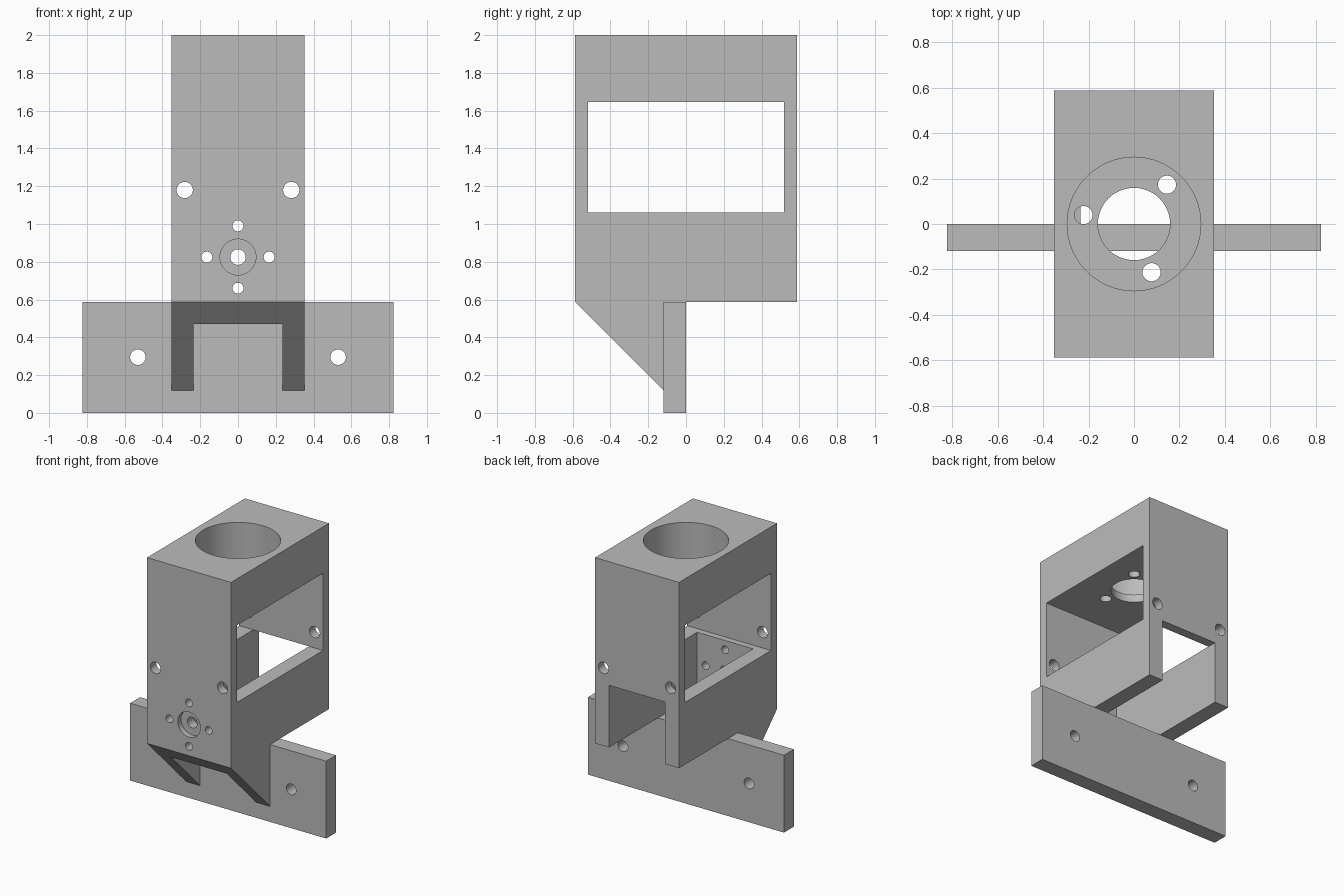
import bpy, bmesh, math
from mathutils import Matrix, Vector

cube = bpy.data.objects.get("Cube")
if cube:
    bpy.data.objects.remove(cube, do_unlink=True)

grey = bpy.data.materials.new("plain_grey")
grey.use_nodes = True
grey.diffuse_color = (0.5, 0.5, 0.5, 1)
grey.node_tree.nodes["Principled BSDF"].inputs["Base Color"].default_value = (0.5, 0.5, 0.5, 1)


def make_object(name, bm):
    bmesh.ops.recalc_face_normals(bm, faces=bm.faces)
    mesh = bpy.data.meshes.new(name)
    bm.to_mesh(mesh)
    bm.free()
    obj = bpy.data.objects.new(name, mesh)
    bpy.context.collection.objects.link(obj)
    return obj


def box(name, low, high):
    low, high = Vector(low), Vector(high)
    bm = bmesh.new()
    bmesh.ops.create_cube(bm, size=1, matrix=Matrix.Translation((low + high) / 2)
                          @ Matrix.Diagonal((high - low).to_4d()))
    return make_object(name, bm)


def side_prism(name, profile, half_width):
    """Extrude a (y, z) profile across x."""
    bm = bmesh.new()
    face = bm.faces.new([bm.verts.new((-half_width, y, z)) for y, z in profile])
    ext = bmesh.ops.extrude_face_region(bm, geom=[face])
    verts = [v for v in ext["geom"] if isinstance(v, bmesh.types.BMVert)]
    bmesh.ops.translate(bm, verts=verts, vec=(2 * half_width, 0, 0))
    return make_object(name, bm)


def rod(name, center, radius, depth, along_y=False, sides=48):
    turn = Matrix.Rotation(math.pi / 2, 4, "X") if along_y else Matrix()
    bm = bmesh.new()
    bmesh.ops.create_cone(bm, cap_ends=True, segments=sides, radius1=radius, radius2=radius,
                          depth=depth, matrix=Matrix.Translation(center) @ turn)
    return make_object(name, bm)


def combine(target, tool, operation="DIFFERENCE"):
    mod = target.modifiers.new("combine", "BOOLEAN")
    mod.operation, mod.solver, mod.object = operation, "EXACT", tool
    bpy.context.view_layer.objects.active = target
    bpy.ops.object.modifier_apply(modifier=mod.name)
    bpy.data.objects.remove(tool, do_unlink=True)


W, D, T = 0.353, 0.588, 0.118      # half width, half depth, wall thickness
SILL, CEILING = 1.06, 1.647

# Housing with sloped gusset legs
bracket = side_prism("motor_bracket", [(-D, D), (-T, T), (-T, D), (D, D), (D, 2), (-D, 2)], W)
bracket.data.materials.append(grey)

# Side window and the hollow beneath it, open at the back
combine(bracket, box("window_cutter", (-1, -0.518, SILL), (1, 0.518, CEILING)))
combine(bracket, box("hollow_cutter", (-W + T, -D + T, 0), (W - T, 1, SILL)))

# Mounting plate
combine(bracket, box("mounting_plate", (-0.824, -T, 0), (0.824, 0, D)), "UNION")

# Top bore, centre opening and three screw holes
combine(bracket, rod("bore_cutter", (0, 0, 2.206), 0.294, 1.0, sides=96))
combine(bracket, rod("opening_cutter", (0, 0, 1.7), 0.159, 0.4, sides=64))
for k in range(3):
    a = math.radians(50 + 120 * k)
    combine(bracket, rod("screw_cutter", (0.226 * math.cos(a), 0.226 * math.sin(a), 1.7), 0.04, 0.3))

# Shaft hole with its shallow recess and four screw holes in the front wall
combine(bracket, rod("recess_cutter", (0, -D, 0.825), 0.095, 0.08, True, 64))
combine(bracket, rod("shaft_cutter", (0, -D, 0.825), 0.041, 0.4, True))
for k in range(4):
    a = k * math.pi / 2
    combine(bracket, rod("screw_cutter", (0.165 * math.cos(a), -D, 0.825 + 0.165 * math.sin(a)),
                         0.029, 0.4, True))

# Mirrored through holes in the walls and in the plate
for side in (-1, 1):
    combine(bracket, rod("wall_hole_cutter", (side * 0.282, 0, 1.18), 0.043, 2, True))
    combine(bracket, rod("plate_hole_cutter", (side * 0.53, 0, 0.295), 0.041, 0.6, True))

bpy.ops.object.select_all(action="DESELECT")
bracket.select_set(True)
bpy.context.view_layer.objects.active = bracket
bpy.ops.object.shade_smooth_by_angle(angle=math.radians(30))
